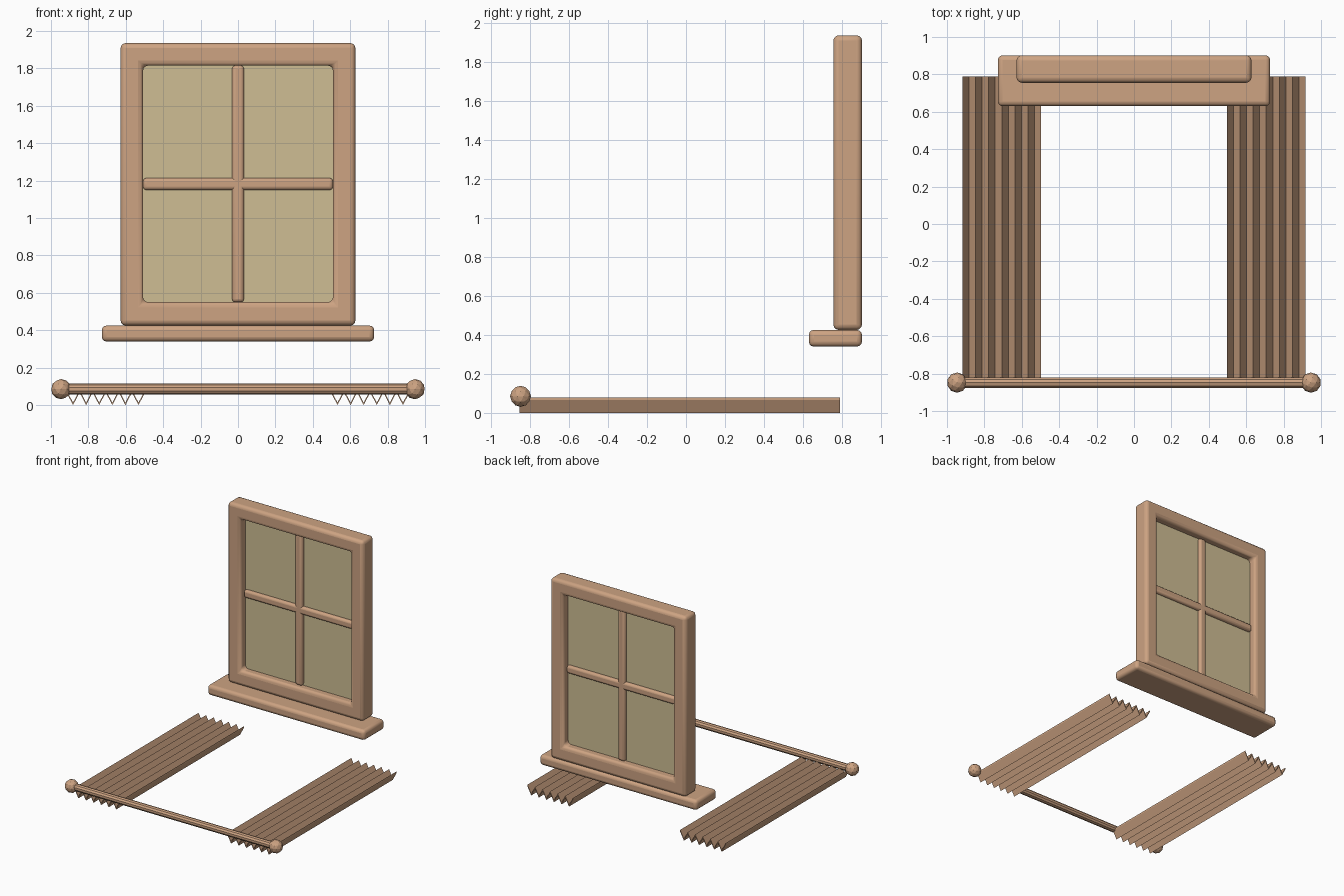
import bpy, bmesh, math

if "Cube" in bpy.data.objects:
    bpy.data.objects.remove(bpy.data.objects["Cube"])


def material(name, rgb):
    m = bpy.data.materials.new(name)
    m.diffuse_color = (*rgb, 1)
    m.use_nodes = True
    m.node_tree.nodes["Principled BSDF"].inputs["Base Color"].default_value = m.diffuse_color
    return m


WOOD = material("tan_wood", (0.61, 0.366, 0.223))
GLASS = material("straw_pane", (0.624, 0.515, 0.296))


def make(name, bm, mat, bevel=0, smooth=False):
    bmesh.ops.recalc_face_normals(bm, faces=bm.faces[:])
    me = bpy.data.meshes.new(name)
    bm.to_mesh(me)
    bm.free()
    ob = bpy.data.objects.new(name, me)
    bpy.context.collection.objects.link(ob)
    me.materials.append(mat)
    if bevel:
        b = ob.modifiers.new("rounded_edges", 'BEVEL')
        b.width = bevel
        b.segments = 3
        b.limit_method = 'ANGLE'
    if smooth:
        bpy.ops.object.select_all(action='DESELECT')
        ob.select_set(True)
        bpy.context.view_layer.objects.active = ob
        bpy.ops.object.shade_smooth_by_angle(angle=math.radians(40))
    return ob


def box(name, x0, x1, y0, y1, z0, z1, mat, bevel=0):
    bm = bmesh.new()
    bmesh.ops.create_cube(bm, size=1)
    for v in bm.verts:
        v.co = ((x0 + x1) / 2 + v.co.x * (x1 - x0),
                (y0 + y1) / 2 + v.co.y * (y1 - y0),
                (z0 + z1) / 2 + v.co.z * (z1 - z0))
    return make(name, bm, mat, bevel, bevel > 0)


# window frame: mitred rectangular ring
bm = bmesh.new()
rings = []
for x, z0, z1, y in ((0.628, 0.425, 1.935, 0.755), (0.508, 0.55, 1.815, 0.755),
                     (0.508, 0.55, 1.815, 0.902), (0.628, 0.425, 1.935, 0.902)):
    rings.append([bm.verts.new(p) for p in
                  ((-x, y, z0), (x, y, z0), (x, y, z1), (-x, y, z1))])
for r in range(4):
    a, b = rings[r], rings[(r + 1) % 4]
    for i in range(4):
        j = (i + 1) % 4
        bm.faces.new((a[i], a[j], b[j], b[i]))
make("window_frame", bm, WOOD, 0.027, True)

# sill, pane and glazing bars
box("window_sill", -0.728, 0.728, 0.63, 0.902, 0.34, 0.425, WOOD, 0.025)
box("window_pane", -0.51, 0.51, 0.824, 0.832, 0.548, 1.818, GLASS)
box("vertical_bar", -0.032, 0.032, 0.796, 0.86, 0.55, 1.815, WOOD, 0.018)
box("horizontal_bar", -0.508, 0.508, 0.796, 0.86, 1.15, 1.214, WOOD, 0.018)

# curtain rod
bm = bmesh.new()
bmesh.ops.create_cone(bm, cap_ends=True, segments=10, radius1=0.029,
                      radius2=0.029, depth=1.88)
for v in bm.verts:
    v.co = (v.co.z, v.co.x - 0.848, v.co.y + 0.085)
make("curtain_rod", bm, WOOD)

# rod finials and pleated curtains, mirrored left and right
for side, s in (("left", -1), ("right", 1)):
    bm = bmesh.new()
    bmesh.ops.create_icosphere(bm, subdivisions=2, radius=0.054)
    for v in bm.verts:
        v.co.x += s * 0.946
        v.co.y -= 0.848
        v.co.z += 0.085
    make(side + "_finial", bm, WOOD)

    bm = bmesh.new()
    cols = []
    for i in range(13):
        x = s * (0.497 + 0.035 * i)
        z = 0.067 if i % 2 == 0 else 0.0
        cols.append([bm.verts.new((x, y, z + h)) for y, h in
                     ((-0.852, 0), (0.788, 0), (0.788, 0.013), (-0.852, 0.013))])
    for a, b in zip(cols, cols[1:]):
        for i in range(4):
            j = (i + 1) % 4
            bm.faces.new((a[i], a[j], b[j], b[i]))
    bm.faces.new(cols[0])
    bm.faces.new(cols[-1])
    make(side + "_curtain", bm, WOOD)
